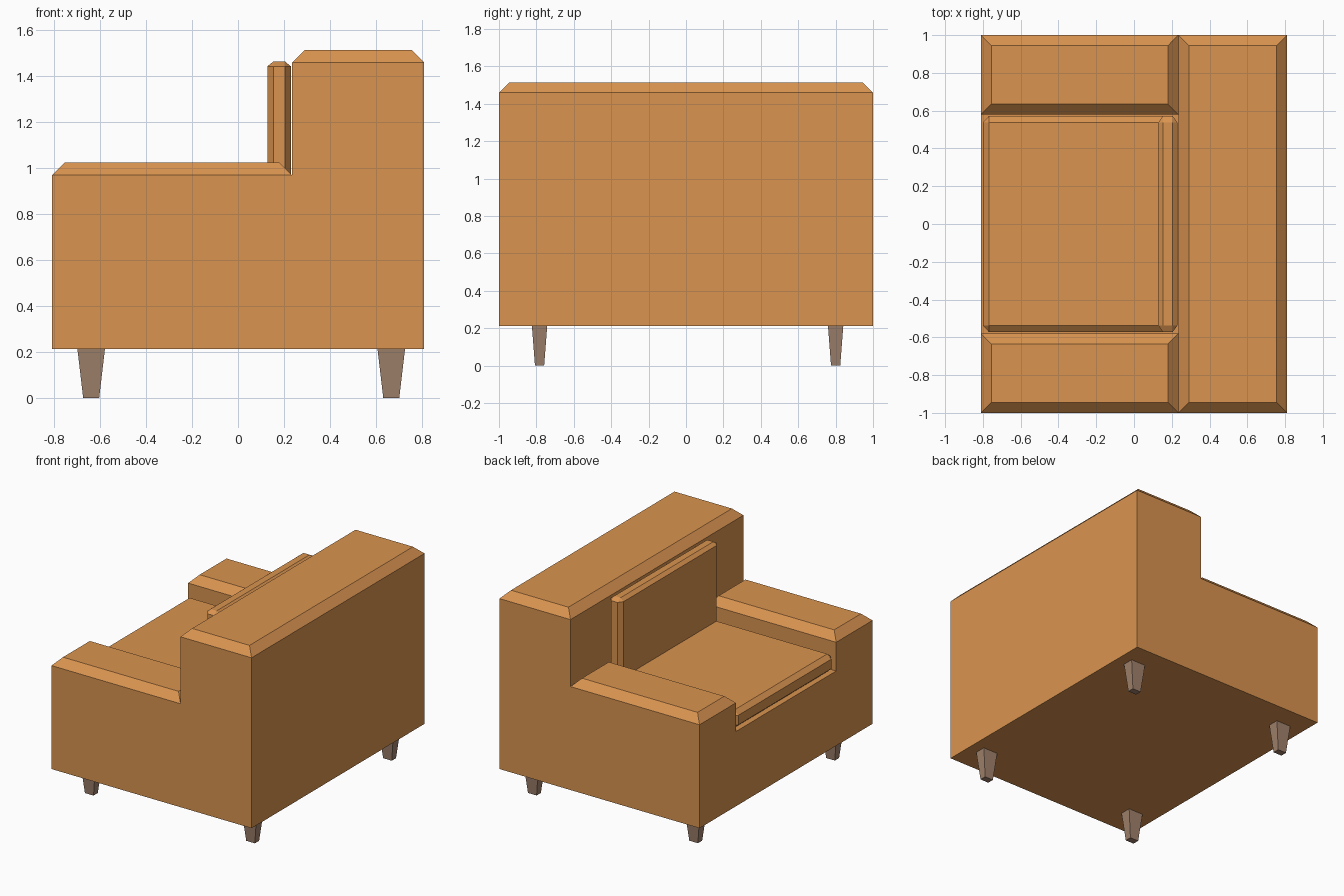
import bpy, bmesh
from mathutils import Matrix

if "Cube" in bpy.data.objects:
    bpy.data.objects.remove(bpy.data.objects["Cube"])


def material(name, rgb):
    m = bpy.data.materials.new(name)
    m.diffuse_color = (*rgb, 1)
    m.use_nodes = True
    m.node_tree.nodes["Principled BSDF"].inputs["Base Color"].default_value = m.diffuse_color
    return m


TAN = material("tan upholstery", (0.70, 0.295, 0.08))
WOOD = material("brown wood", (0.35, 0.22, 0.15))


def finish(name, bm, mat):
    bmesh.ops.recalc_face_normals(bm, faces=bm.faces[:])
    me = bpy.data.meshes.new(name)
    bm.to_mesh(me)
    bm.free()
    me.materials.append(mat)
    ob = bpy.data.objects.new(name, me)
    bpy.context.collection.objects.link(ob)
    return ob


def box(lo, hi):
    bm = bmesh.new()
    size = [b - a for a, b in zip(lo, hi)]
    mid = [(a + b) / 2 for a, b in zip(lo, hi)]
    bmesh.ops.create_cube(bm, size=1, matrix=Matrix.Translation(mid) @ Matrix.Diagonal((*size, 1)))
    return bm


# Body: one block split on top into arms, seat well and back, then raised
XB, YA = 0.235, 0.58
SEAT_Z, ARM_Z, BACK_Z, CH = 0.76, 0.97, 1.46, 0.055
bm = box((-0.81, -1, 0.213), (0.81, 1, SEAT_Z))
for co, no in (((XB, 0, 0), (1, 0, 0)), ((0, YA, 0), (0, 1, 0)), ((0, -YA, 0), (0, 1, 0))):
    bmesh.ops.bisect_plane(bm, geom=bm.verts[:] + bm.edges[:] + bm.faces[:], plane_co=co, plane_no=no)


def tops(test):
    bm.normal_update()
    return [f for f in bm.faces if f.normal.z > 0.9 and test(f.calc_center_median())]


def is_back(c):
    return c.x > XB


def raise_to(faces, z):
    r = bmesh.ops.extrude_face_region(bm, geom=faces)
    for v in r["geom"]:
        if isinstance(v, bmesh.types.BMVert):
            v.co.z = z


raise_to(tops(lambda c: is_back(c) or abs(c.y) > YA), ARM_Z)
raise_to(tops(is_back), BACK_Z)

# Chamfered tops of the back and both arms
for test in (is_back, lambda c: c.x < XB and c.y > YA, lambda c: c.x < XB and c.y < -YA):
    bmesh.ops.inset_region(bm, faces=tops(test), thickness=CH, depth=CH, use_even_offset=True)
bmesh.ops.dissolve_limit(bm, angle_limit=0.01, verts=bm.verts[:], edges=bm.edges[:])
finish("sofa_body", bm, TAN)


# Cushions: chamfered unit boxes stretched to size
def cushion(name, lo, hi, chamfer):
    # chamfer is given per axis, so bevel in a space where it is 1
    bm = box([a / c for a, c in zip(lo, chamfer)], [b / c for b, c in zip(hi, chamfer)])
    bmesh.ops.bevel(bm, geom=bm.edges[:], offset=1, offset_type='OFFSET', segments=1,
                    profile=0.5, affect='EDGES')
    bmesh.ops.scale(bm, vec=chamfer, verts=bm.verts[:])
    finish(name, bm, TAN)


cushion("seat_cushion", (-0.80, -0.573, SEAT_Z), (0.23, 0.573, 0.89), (0.033, 0.036, 0.03))
cushion("back_cushion", (0.128, -0.573, 0.87), (0.23, 0.573, 1.465), (0.026, 0.036, 0.021))

# Tapered legs
for xn, x in (("left", -0.639), ("right", 0.667)):
    for yn, y in (("front", -0.783), ("rear", 0.80)):
        bm = box((-0.06, -0.041, 0), (0.06, 0.041, 0.214))
        for v in bm.verts:
            if v.co.z < 0.1:
                v.co.x *= 0.58
                v.co.y *= 0.6
        bmesh.ops.translate(bm, vec=(x, y, 0), verts=bm.verts[:])
        finish(f"{yn}_{xn}_leg", bm, WOOD)
